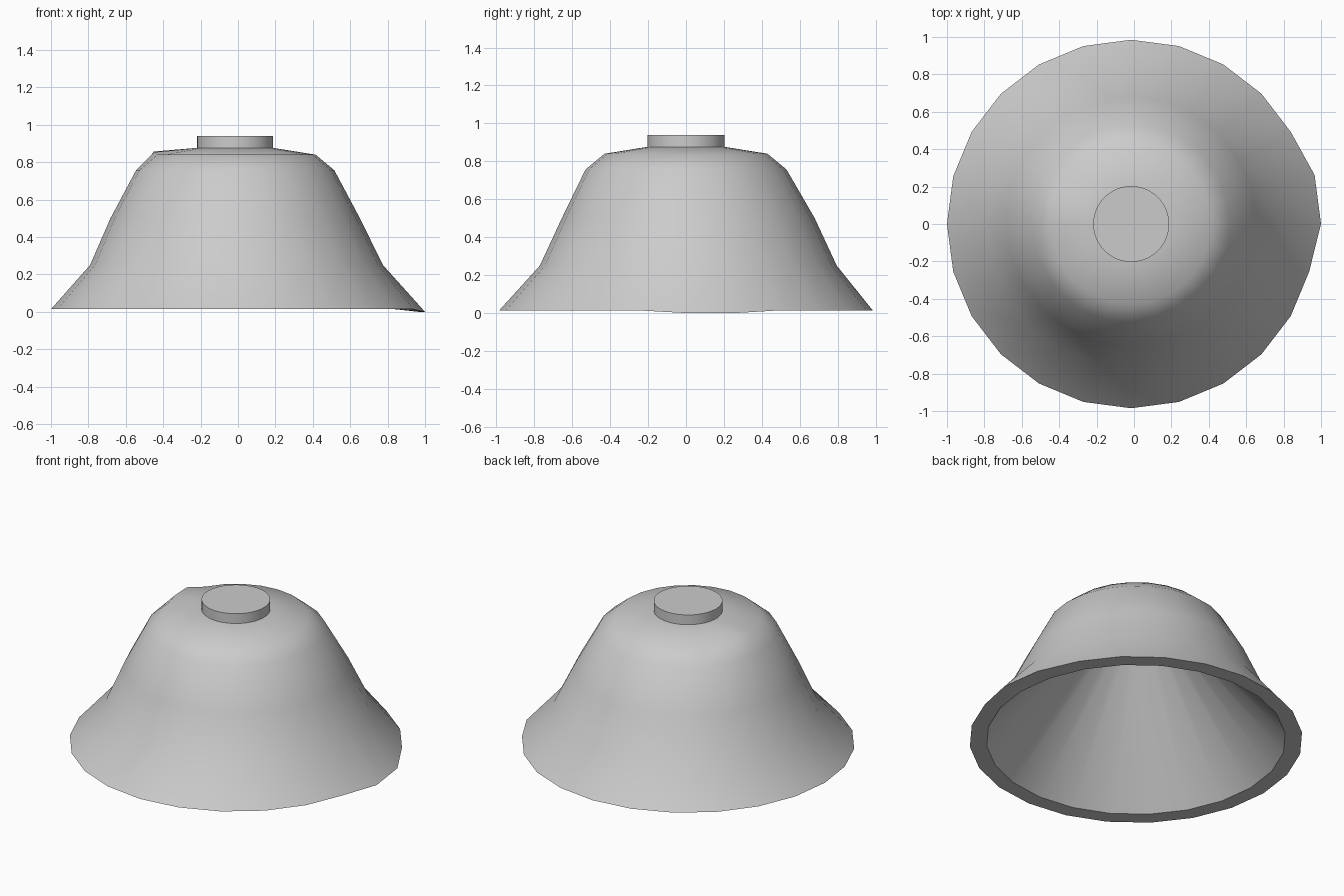
import bpy, bmesh, math

if "Cube" in bpy.data.objects:
    bpy.data.objects.remove(bpy.data.objects["Cube"])

CX = -0.015   # axis of the lathe, slightly off because of the bent rim
SIDES = 24


def lathe(name, profile, sides, smooth_deg, tweak=None, shift=None):
    """Spin a list of (radius, z) points into a closed solid."""
    bm = bmesh.new()
    rings = []
    for i, (r, z) in enumerate(profile):
        if r == 0:
            rings.append([bm.verts.new((CX, 0, z))] * sides)
            continue
        sx, sy = (shift or {}).get(i, (0, 0))
        ring = []
        for k in range(sides):
            a = 2 * math.pi * k / sides
            dr, dz = (tweak or {}).get((i, k), (0, 0))
            ring.append(bm.verts.new((CX + sx + (r + dr) * math.cos(a),
                                      sy + (r + dr) * math.sin(a), z + dz)))
        rings.append(ring)
    for lo, hi in zip(rings, rings[1:]):
        for k in range(sides):
            n = (k + 1) % sides
            loop = list(dict.fromkeys((lo[k], lo[n], hi[n], hi[k])))
            bm.faces.new(loop)
    bmesh.ops.recalc_face_normals(bm, faces=bm.faces[:])
    mesh = bpy.data.meshes.new(name)
    bm.to_mesh(mesh)
    bm.free()
    obj = bpy.data.objects.new(name, mesh)
    bpy.context.collection.objects.link(obj)
    bpy.ops.object.select_all(action='DESELECT')
    obj.select_set(True)
    bpy.context.view_layer.objects.active = obj
    bpy.ops.object.shade_smooth_by_angle(angle=math.radians(smooth_deg))
    return obj


# Flared bell shell: inner cone, flat rim, outer wall, shallow crown
shell_profile = [(0, 0.80), (0.20, 0.80), (0.885, 0.014), (0.985, 0.014),
                 (0.783, 0.25), (0.667, 0.50), (0.53, 0.757),
                 (0.43, 0.84), (0.20, 0.877), (0, 0.877)]
# Hand-bent spots: rim corner on the right, crown corner on the left
bends = {(3, 0): (0.03, -0.014), (3, 1): (0.03, -0.014),
         (7, 12): (0.005, 0.013), (7, 11): (0.02, 0.017)}
# Slight sideways drift of the wall rings
drift = {4: (0.007, 0.012), 5: (0, 0.012)}
lathe("bell_shell", shell_profile, SIDES, 45, bends, drift)

# Flat round button on the crown
lathe("top_button", [(0, 0.87), (0.203, 0.87), (0.203, 0.94), (0, 0.94)], 48, 40)
